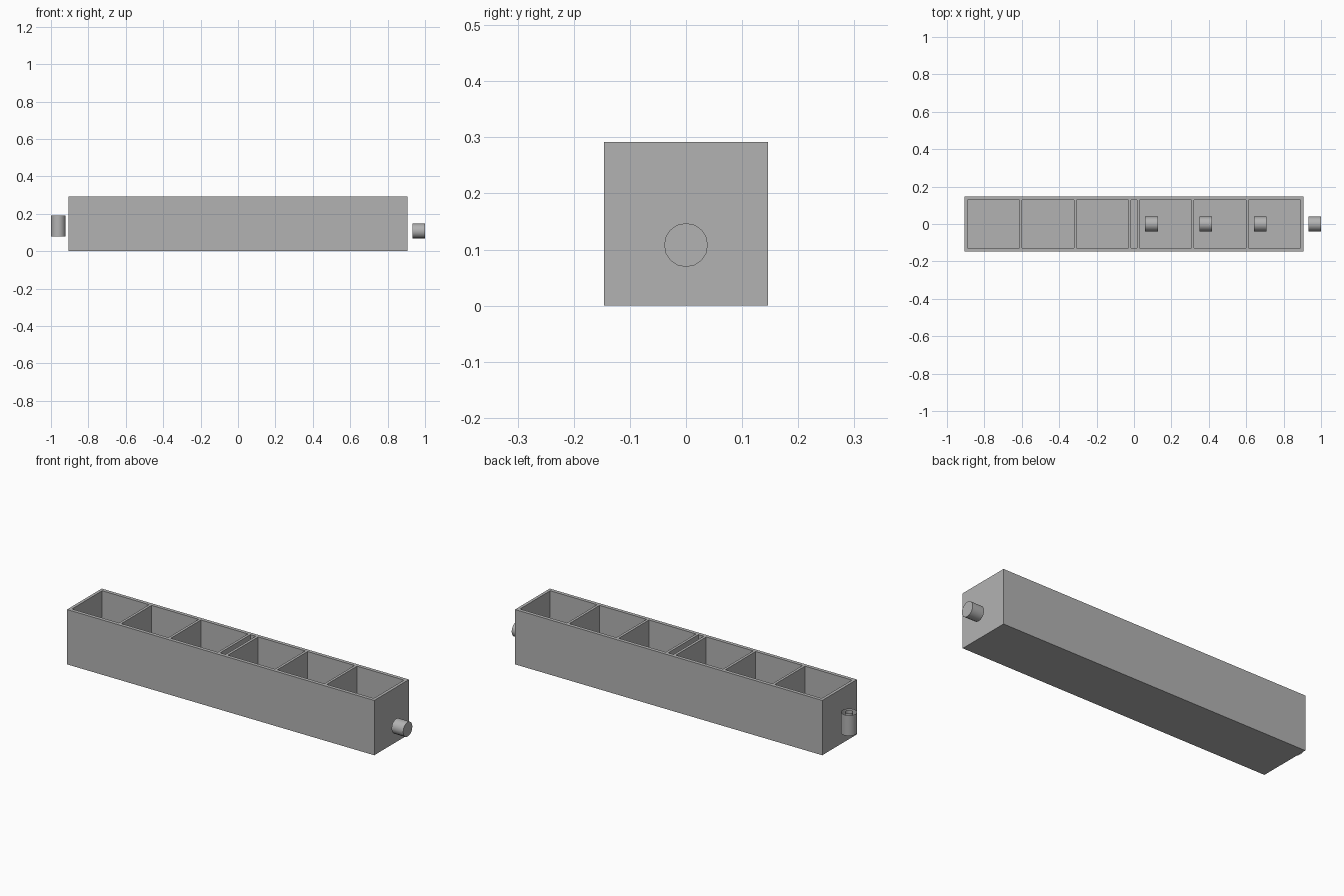
import bpy, bmesh, math
from mathutils import Vector, Matrix

if "Cube" in bpy.data.objects:
    bpy.data.objects.remove(bpy.data.objects["Cube"])

grey = bpy.data.materials.new("plain grey")
grey.use_nodes = True
GREY = (0.45, 0.45, 0.45, 1)
grey.diffuse_color = GREY
grey.node_tree.nodes["Principled BSDF"].inputs["Base Color"].default_value = GREY

HALF_X, HALF_Y, HEIGHT = 0.905, 0.146, 0.292
WALL, SIDE_WALL, FLOOR = 0.014, 0.019, 0.015
PITCH, SLOT = 0.291, 0.016


def finish(bm, name, smooth=False):
    mesh = bpy.data.meshes.new(name)
    bm.to_mesh(mesh)
    bm.free()
    mesh.materials.append(grey)
    obj = bpy.data.objects.new(name, mesh)
    bpy.context.collection.objects.link(obj)
    if smooth:
        bpy.ops.object.select_all(action='DESELECT')
        obj.select_set(True)
        bpy.context.view_layer.objects.active = obj
        bpy.ops.object.shade_smooth_by_angle(angle=math.radians(40))
    return obj


# Trough: a block whose top is divided into cells that are pressed down
cells = [(-SLOT, SLOT)]
for i in range(3):
    start = SLOT + WALL + i * PITCH
    end = start + PITCH - WALL
    cells += [(start, end), (-end, -start)]

bm = bmesh.new()
bmesh.ops.create_cube(bm, size=1, matrix=Matrix.Translation((0, 0, HEIGHT / 2))
                      @ Matrix.Diagonal((2 * HALF_X, 2 * HALF_Y, HEIGHT, 1)))
cuts = [(Vector((x, 0, 0)), Vector((1, 0, 0))) for cell in cells for x in cell]
cuts += [(Vector((0, s * (HALF_Y - SIDE_WALL), 0)), Vector((0, 1, 0))) for s in (-1, 1)]
for point, normal in cuts:
    top = [f for f in bm.faces if f.normal.z > 0.9]
    geom = top + list({e for f in top for e in f.edges}) + list({v for f in top for v in f.verts})
    bmesh.ops.bisect_plane(bm, geom=geom, plane_co=point, plane_no=normal)
    bm.normal_update()


def in_cell(face):
    c = face.calc_center_median()
    return (face.normal.z > 0.9 and abs(c.y) < HALF_Y - SIDE_WALL
            and any(a < c.x < b for a, b in cells))


pockets = [f for f in bm.faces if in_cell(f)]
pressed = bmesh.ops.extrude_discrete_faces(bm, faces=pockets)["faces"]
for face in pressed:
    # Side walls of each pocket follow the floor
    outline = list(face.verts)
    for v in outline:
        v.co.z = FLOOR
bmesh.ops.recalc_face_normals(bm, faces=bm.faces)
finish(bm, "divided_trough")

# Coupling pins (capped, lying along x) and sockets (open upright tubes)
for i in range(4):
    bm = bmesh.new()
    bmesh.ops.create_cone(bm, cap_ends=True, segments=16, radius1=0.039, radius2=0.039, depth=0.068,
                          matrix=Matrix.Translation((0.966 - i * PITCH, 0, 0.108))
                          @ Matrix.Rotation(math.pi / 2, 4, 'Y'))
    finish(bm, f"coupling_pin_{i + 1}", True)

    bm = bmesh.new()
    for radius in (0.039, 0.02):
        bmesh.ops.create_cone(bm, cap_ends=False, segments=16, radius1=radius, radius2=radius, depth=0.11,
                              matrix=Matrix.Translation((-0.961 + i * PITCH, 0, 0.135)))
    finish(bm, f"coupling_socket_{i + 1}", True)
